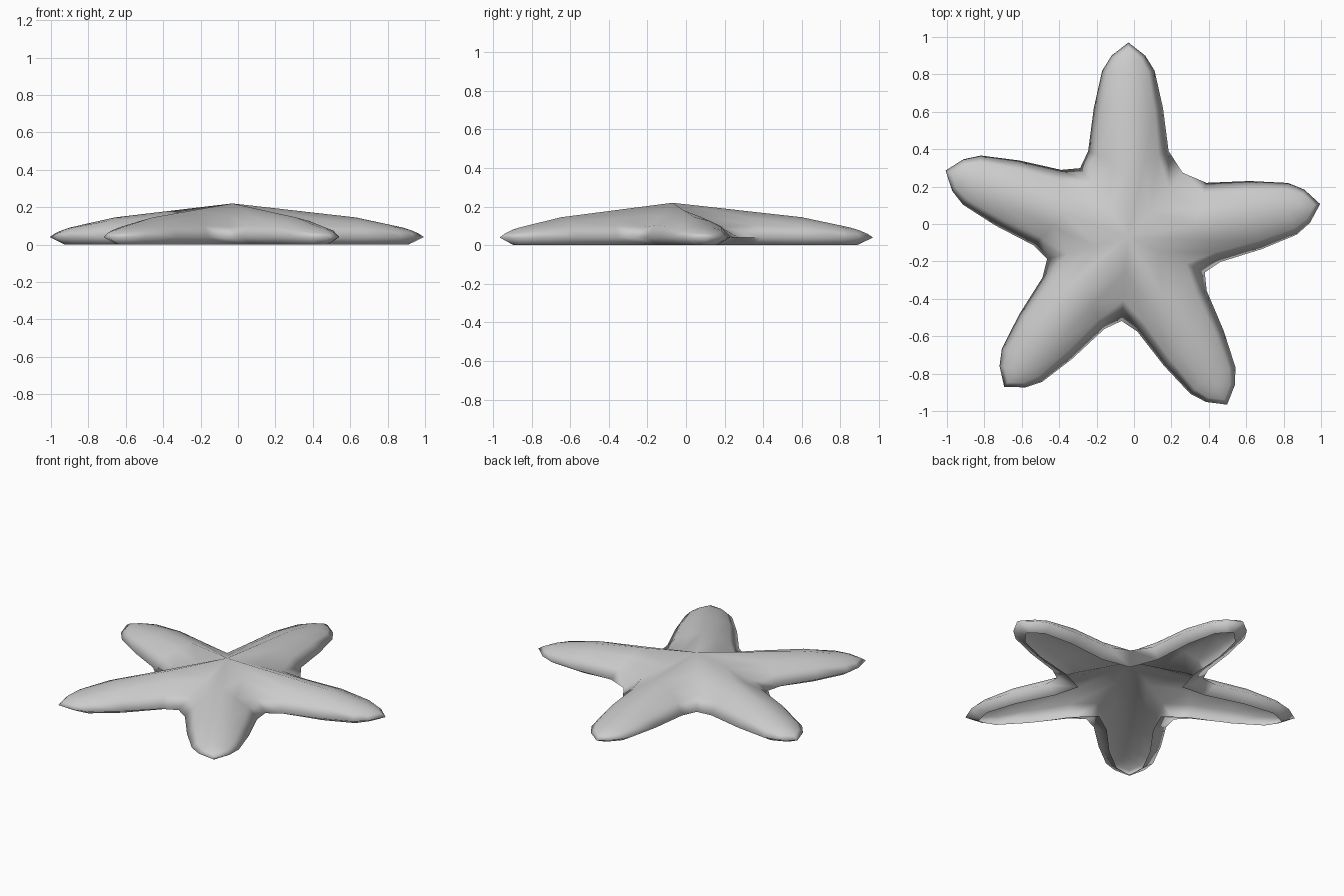
import bpy, bmesh, math
from mathutils import Vector

cube = bpy.data.objects.get("Cube")
if cube:
    bpy.data.objects.remove(cube, do_unlink=True)

CENTRE = Vector((-0.03, -0.07, 0))
PEAK, RIM = 0.22, 0.04
ARM_ANGLES = [9.8, 90, 160, 230.3, 300.5]

# Half outline of one arm: distance along it, half width, matching ridge distance
ARM = [(0.46, 0.215, 0.36), (0.69, 0.185, 0.67), (0.89, 0.14, 0.86), (0.97, 0.09, 0.92)]
TIP = (1.04, 0.0, 0.92)
# Section from ridge to rim: fraction outward, height on arms, in valleys, at tips
SECTION = [(0, 1, 1, 1), (0.4, 0.83, 0.62, 0.72), (0.75, 0.54, 0.31, 0.37), (1, 0, 0, 0)]


def ridge_height(r):
    if r < 0.67:
        return PEAK - 0.075 * r / 0.67
    return 0.145 - 0.055 * (r - 0.67) / 0.26


def column(ridge, edge, top, valley, tip, inset):
    """Points from the ridge over the rim and in under the lip."""
    pts = []
    for f, arm_h, valley_h, tip_h in SECTION:
        h = arm_h + (valley_h - arm_h) * valley + (tip_h - arm_h) * tip
        p = ridge.lerp(edge, f)
        pts.append(CENTRE + Vector((p.x, p.y, RIM + (top - RIM) * h)))
    p = edge + (ridge - edge).normalized() * inset
    pts.append(CENTRE + Vector((p.x, p.y, 0)))
    return pts


# Walk round the outline: one arm, then the valley that follows it
columns = []
for i, angle in enumerate(ARM_ANGLES):
    a = math.radians(angle)
    along = Vector((math.cos(a), math.sin(a), 0))
    across = Vector((-along.y, along.x, 0))
    half = [(r, -w, s) for r, w, s in ARM]
    other = [(r, w, s) for r, w, s in reversed(ARM)]
    for r, w, s in half + [TIP] + other:
        valley = 0.4 if r < 0.5 else 0
        tip = 1 if r > 1 else 0.5 if r > 0.95 else 0
        columns.append(column(along * s, along * r + across * w, ridge_height(s),
                              valley, tip, 0.065 + 0.02 * tip + 0.05 * valley))
    following = ARM_ANGLES[(i + 1) % 5] + (360 if i == 4 else 0)
    m = math.radians((angle + following) / 2)
    edge = Vector((math.cos(m), math.sin(m), 0)) * 0.45
    columns.append(column(Vector((0, 0, 0)), edge, PEAK, 1, 0, 0.13))

# Hollow shell, open underneath
bm = bmesh.new()
grid = [[bm.verts.new(p) for p in col] for col in columns]
for i, col in enumerate(grid):
    nxt = grid[(i + 1) % len(grid)]
    for k in range(len(col) - 1):
        bm.faces.new((col[k], col[k + 1], nxt[k + 1], nxt[k]))
bmesh.ops.remove_doubles(bm, verts=bm.verts, dist=0.0005)
bmesh.ops.recalc_face_normals(bm, faces=bm.faces)
bm.normal_update()
if max(bm.faces, key=lambda f: f.calc_center_median().z).normal.z < 0:
    bmesh.ops.reverse_faces(bm, faces=bm.faces)

mesh = bpy.data.meshes.new("starfish_shell")
bm.to_mesh(mesh)
bm.free()
shell = bpy.data.objects.new("starfish_shell", mesh)
bpy.context.collection.objects.link(shell)

# Plain grey
grey = bpy.data.materials.new("light_grey")
grey.use_nodes = True
colour = (0.6, 0.6, 0.6, 1)
grey.diffuse_color = colour
grey.node_tree.nodes["Principled BSDF"].inputs["Base Color"].default_value = colour
mesh.materials.append(grey)

bpy.ops.object.select_all(action='DESELECT')
shell.select_set(True)
bpy.context.view_layer.objects.active = shell
bpy.ops.object.shade_smooth_by_angle(angle=math.radians(120))
